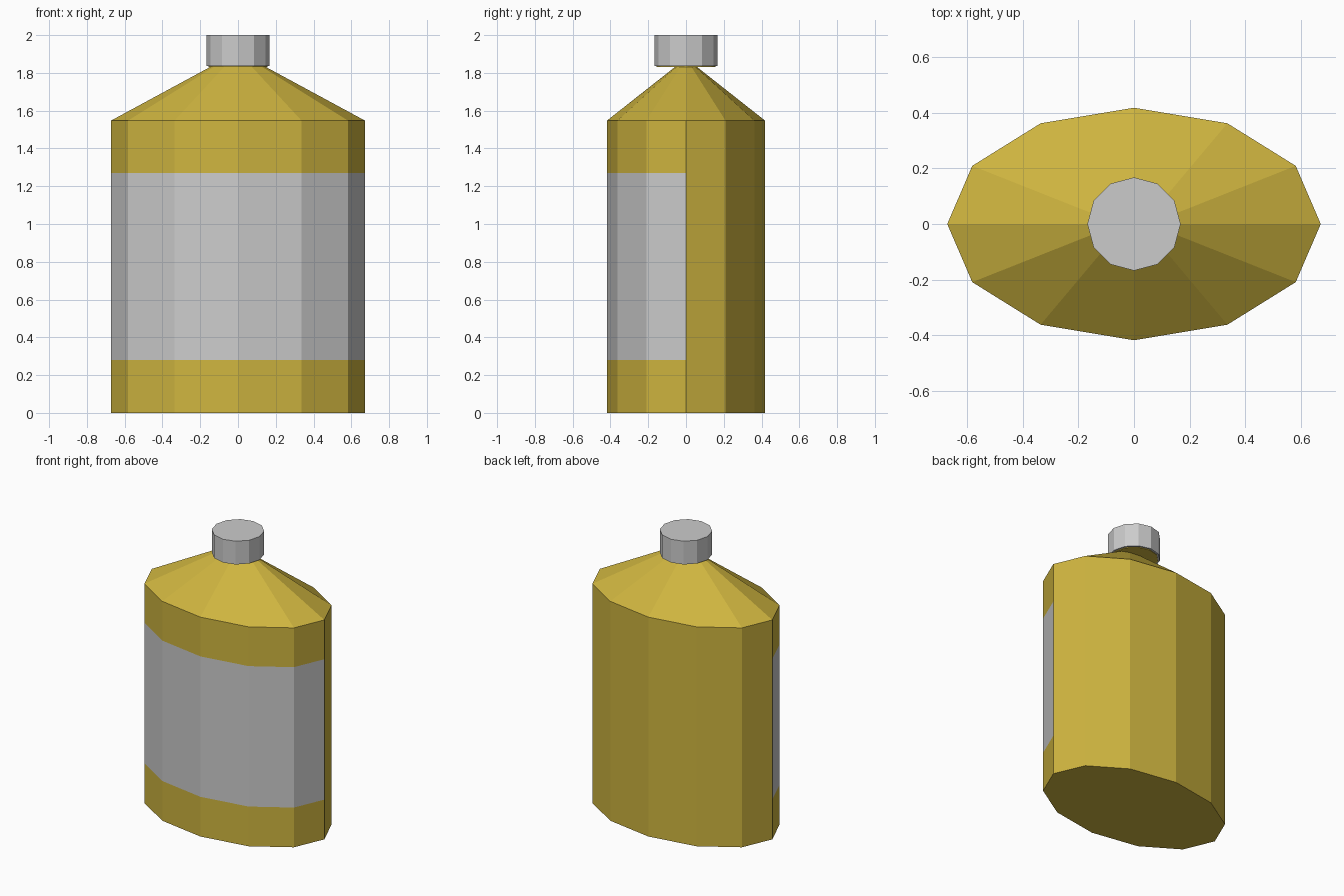
import bpy
import bmesh
from math import cos, sin, tau

if "Cube" in bpy.data.objects:
    bpy.data.objects.remove(bpy.data.objects["Cube"])

SIDES = 12
FRONT = range(SIDES // 2, SIDES)      # segments facing -y


def make_object(name, rings, keep=lambda level, seg: True, bottom=False, top=False, color=None):
    """Loft twelve-sided elliptical rings given as (rx, ry, z)."""
    bm = bmesh.new()
    loops = [[bm.verts.new((rx * cos(tau * i / SIDES), ry * sin(tau * i / SIDES), z))
              for i in range(SIDES)] for rx, ry, z in rings]
    for level, (a, b) in enumerate(zip(loops, loops[1:])):
        for i in range(SIDES):
            if keep(level, i):
                j = (i + 1) % SIDES
                bm.faces.new((a[i], a[j], b[j], b[i]))
    if bottom:
        bm.faces.new(loops[0][::-1])
    if top:
        bm.faces.new(loops[-1])
    bmesh.ops.delete(bm, geom=[v for v in bm.verts if not v.link_faces], context='VERTS')
    mesh = bpy.data.meshes.new(name)
    bm.to_mesh(mesh)
    bm.free()
    obj = bpy.data.objects.new(name, mesh)
    bpy.context.collection.objects.link(obj)
    if color:
        mat = bpy.data.materials.new(name + "_color")
        mat.diffuse_color = color
        mat.use_nodes = True
        mat.node_tree.nodes["Principled BSDF"].inputs["Base Color"].default_value = mat.diffuse_color
        mesh.materials.append(mat)
    return obj


RX, RY = 0.673, 0.419
LABEL_LOW, LABEL_HIGH = 0.28, 1.27

# Bottle with sloped shoulders and a round neck flange; the label area is left open
make_object(
    "bottle_body",
    [(RX, RY, 0), (RX, RY, LABEL_LOW), (RX, RY, LABEL_HIGH), (RX, RY, 1.547),
     (0.15, 0.06, 1.83), (0.155, 0.155, 1.832), (0.155, 0.155, 1.85)],
    keep=lambda level, seg: not (level == 1 and seg in FRONT),
    bottom=True, top=True, color=(0.62, 0.46, 0.05, 1))

# Grey label wrapped flush around the front half
make_object("label", [(RX, RY, LABEL_LOW), (RX, RY, LABEL_HIGH)],
            keep=lambda level, seg: seg in FRONT)

# Screw cap with a narrow rim around the neck
make_object("cap", [(0.155, 0.155, 1.836), (0.168, 0.168, 1.836), (0.168, 0.168, 2.0)], top=True)
